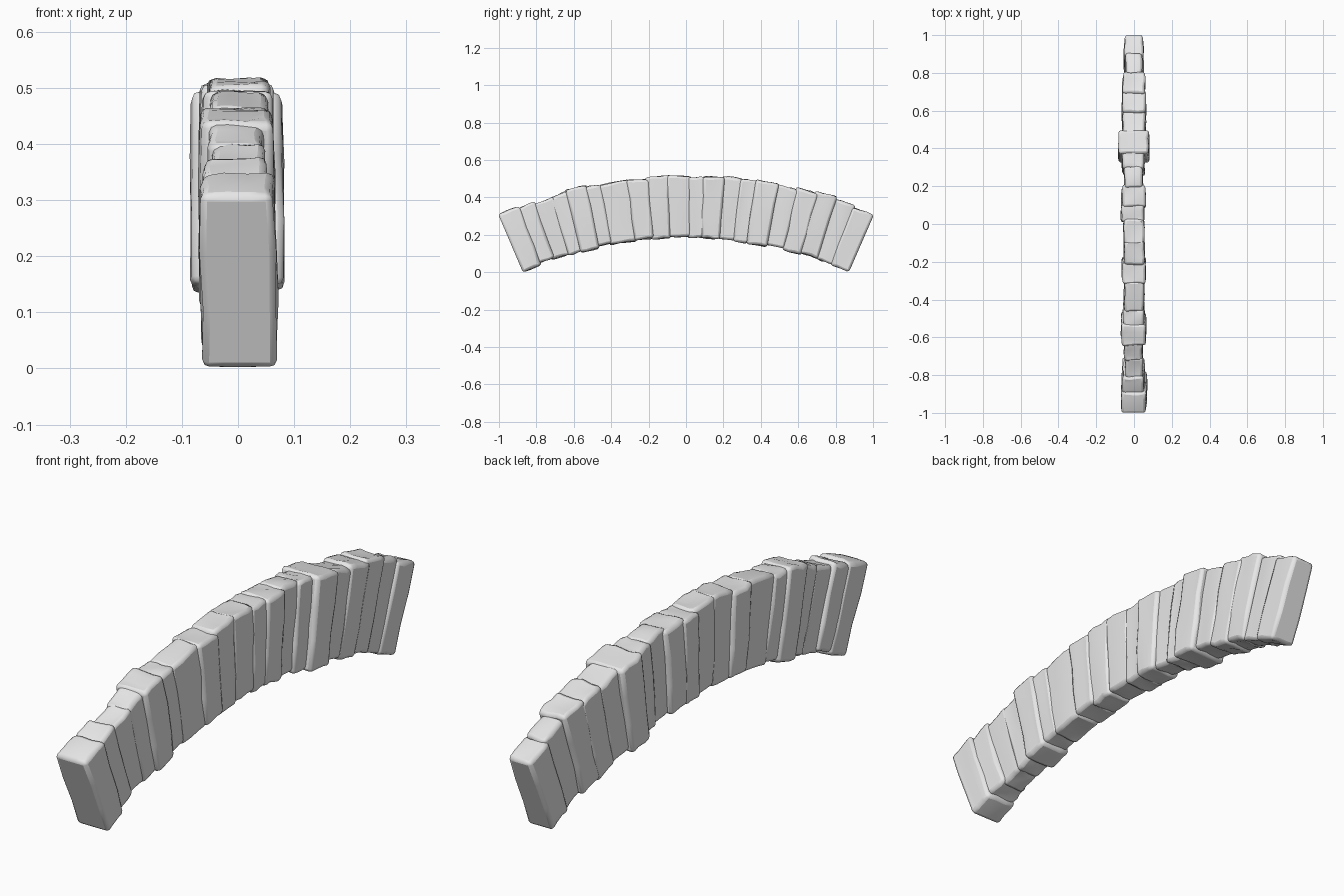
import bpy, bmesh, math, random

random.seed(4)
default = bpy.data.objects.get("Cube")
if default:
    bpy.data.objects.remove(default, do_unlink=True)

stone = bpy.data.materials.new("grey_stone")
stone.use_nodes = True
stone.diffuse_color = (0.8, 0.8, 0.8, 1)
stone.node_tree.nodes["Principled BSDF"].inputs["Base Color"].default_value = (0.8, 0.8, 0.8, 1)

CENTRE_Z, INNER, OUTER = -1.95, 2.138, 2.462


def arc(y, radius):
    return CENTRE_Z + math.sqrt(radius * radius - y * y)


def arch_stone(name, y0, y1, left, right, lift, drop):
    """One wedge stone between two joints, worn and softly bevelled."""
    bm = bmesh.new()
    bmesh.ops.create_cube(bm, size=1)
    bmesh.ops.subdivide_edges(bm, edges=bm.edges[:], cuts=2, use_grid_fill=True)
    slope = random.uniform(-0.006, 0.006)
    lean = random.uniform(-0.005, 0.005)
    for v in bm.verts:
        s, t = v.co.y + 0.5, v.co.z + 0.5
        y_top = y0 + (y1 - y0) * s
        y_low = 0.868 * y_top
        z_low = arc(y_low, INNER) - drop
        z_top = arc(y_top, OUTER) + lift + slope * v.co.y * 2
        y = y_low + (y_top - y_low) * t
        z = z_low + (z_top - z_low) * t
        x = left + (right - left) * (v.co.x + 0.5)
        # sides bulge in the middle and narrow towards the top
        x *= 1 - 0.1 * max(0, t - 0.6)
        x += lean * (t - 0.5) + random.uniform(-0.004, 0.004)
        if abs(y_top) < 0.99:
            y += random.uniform(-0.004, 0.004)
            z += random.uniform(-0.005, 0.005)
        v.co = (x, y, z)
    mesh = bpy.data.meshes.new(name)
    bm.to_mesh(mesh)
    bm.free()
    mesh.materials.append(stone)
    ob = bpy.data.objects.new(name, mesh)
    bpy.context.collection.objects.link(ob)
    bevel = ob.modifiers.new("worn_edges", "BEVEL")
    bevel.width = 0.013
    bevel.segments = 2
    bevel.limit_method = "ANGLE"
    bevel.angle_limit = math.radians(45)
    bpy.ops.object.select_all(action="DESELECT")
    ob.select_set(True)
    bpy.context.view_layer.objects.active = ob
    bpy.ops.object.shade_smooth_by_angle(angle=math.radians(40))


# Each stone: far joint, left face, right face, extra height, extra depth
stones = [
    (-0.90, -0.066, 0.068, 0.008, 0.004),
    (-0.82, -0.062, 0.056, -0.002, -0.008),
    (-0.72, -0.048, 0.046, -0.010, 0.000),
    (-0.64, -0.052, 0.048, 0.000, 0.004),
    (-0.54, -0.068, 0.064, 0.012, 0.008),
    (-0.46, -0.058, 0.054, 0.000, -0.004),
    (-0.31, -0.052, 0.054, 0.000, 0.004),
    (-0.21, -0.064, 0.062, -0.003, 0.000),
    (-0.10, -0.054, 0.056, 0.006, 0.004),
    (0.02, -0.056, 0.054, 0.003, -0.002),
    (0.10, -0.068, 0.056, -0.004, 0.003),
    (0.20, -0.066, 0.062, 0.002, 0.004),
    (0.30, -0.050, 0.046, 0.008, 0.002),
    (0.38, -0.062, 0.056, 0.004, 0.008),
    (0.49, -0.083, 0.081, 0.012, 0.010),
    (0.60, -0.062, 0.062, 0.002, -0.004),
    (0.70, -0.064, 0.064, 0.012, 0.004),
    (0.80, -0.062, 0.060, 0.024, -0.004),
    (0.90, -0.044, 0.044, 0.014, 0.000),
    (1.004, -0.053, 0.051, 0.005, 0.002),
]
start = -1.004
for i, (end, left, right, lift, drop) in enumerate(stones):
    # neighbours overlap a little so the joints stay closed
    a = start if i == 0 else start - 0.008
    b = end if i == len(stones) - 1 else end + 0.008
    arch_stone(f"arch_stone_{i + 1:02d}", a, b, left, right, lift, drop)
    start = end
